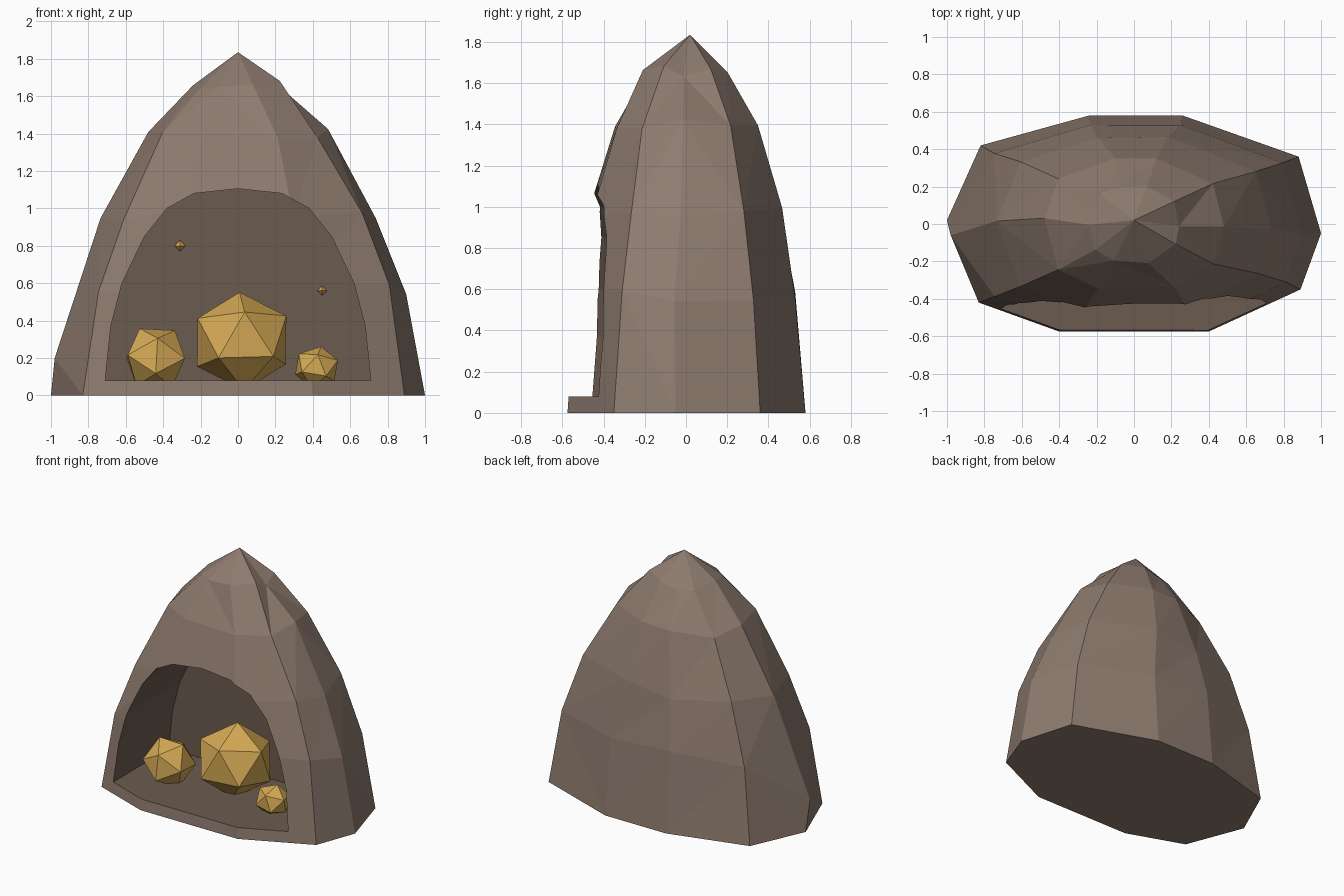
import bpy, bmesh, math, random
from mathutils import Euler

random.seed(4)
if "Cube" in bpy.data.objects:
    bpy.data.objects.remove(bpy.data.objects["Cube"])


def material(name, rgb):
    m = bpy.data.materials.new(name)
    m.use_nodes = True
    col = (*[(c / 255) ** 2.2 for c in rgb], 1)
    m.diffuse_color = col
    m.node_tree.nodes["Principled BSDF"].inputs["Base Color"].default_value = col
    return m


rock = material("rock brown", (140, 122, 110))
dark = material("cave dark brown", (107, 91, 80))
gold = material("gold", (212, 168, 85))


def add_object(name, bm, mats):
    bmesh.ops.recalc_face_normals(bm, faces=bm.faces[:])
    me = bpy.data.meshes.new(name)
    bm.to_mesh(me)
    bm.free()
    for m in mats:
        me.materials.append(m)
    ob = bpy.data.objects.new(name, me)
    bpy.context.collection.objects.link(ob)
    return ob


# Rock mound: a rough outline shrunk ring by ring towards the peak
outline = [(1, -.05), (.88, .36), (.26, .58), (-.24, .58), (-.82, .42),
           (-1, .02), (-.83, -.42), (-.4, -.575), (.4, -.575), (.89, -.35)]
levels = [(0, 1, 1), (.57, .9, .92), (.97, .735, .8), (1.4, .48, .6), (1.65, .24, .35)]
bm = bmesh.new()
rings = []
for i, (z, sx, sy) in enumerate(levels):
    ring = []
    for j, (x, y) in enumerate(outline):
        k = 0 if i == 0 else .035
        px, py, pz = x * sx, y * sy, z
        if i == 1 and j == 5:
            px, py, pz = -.98, -.06, .2
        elif k:
            t = random.uniform(-1, 1) * k
            px, py = px - t * y, py + t * x * .6
            pz += random.uniform(-k, k)
        ring.append(bm.verts.new((px, py, pz)))
    rings.append(ring)
n = len(outline)
for low, high in zip(rings, rings[1:]):
    for j in range(n):
        a, b, c, d = low[j], low[(j + 1) % n], high[(j + 1) % n], high[j]
        tris = [(a, b, c), (a, c, d)] if random.random() < .5 else [(a, b, d), (b, c, d)]
        for t in tris:
            bm.faces.new(t)
peak = bm.verts.new((0, .02, 1.835))
for j in range(n):
    bm.faces.new((rings[-1][j], rings[-1][(j + 1) % n], peak))
bm.faces.new(rings[0][::-1])
mound = add_object("rock_mound", bm, [rock, dark])

# Arched cave, cut straight back into the mound
half = [(.71, .08), (.68, .37), (.62, .6), (.5, .85), (.38, 1), (.235, 1.08)]
arch = half + [(0, 1.105)] + [(-x, z) for x, z in reversed(half)]
bm = bmesh.new()
face = bm.faces.new([bm.verts.new((x, -1, z)) for x, z in arch])
ext = bmesh.ops.extrude_face_region(bm, geom=[face])
for v in ext["geom"]:
    if isinstance(v, bmesh.types.BMVert):
        v.co.y = .2
for f in bm.faces:
    f.material_index = 1
cutter = add_object("cave_cutter", bm, [rock, dark])
cutter.hide_render = True
cut = mound.modifiers.new("cave", "BOOLEAN")
cut.operation, cut.solver, cut.object = "DIFFERENCE", "EXACT", cutter
bpy.context.view_layer.objects.active = mound
bpy.ops.object.modifier_apply(modifier=cut.name)
bpy.data.objects.remove(cutter)


# Gold nuggets resting on the cave floor
def nugget(name, centre, size, turn):
    bm = bmesh.new()
    bmesh.ops.create_icosphere(bm, subdivisions=1, radius=1)
    spin = Euler((0, 0, math.radians(turn))).to_matrix()
    tilt = Euler((math.radians(54), 0, math.radians(4))).to_matrix()
    for v in bm.verts:
        v.co = tilt @ spin @ v.co
        v.co = [c + s * p for c, s, p in zip(centre, size, v.co)]
    # Trim whatever sinks below the floor
    geom = bm.verts[:] + bm.edges[:] + bm.faces[:]
    res = bmesh.ops.bisect_plane(bm, geom=geom, plane_co=(0, 0, .081),
                                 plane_no=(0, 0, 1), clear_inner=True)
    rim = [e for e in res["geom_cut"] if isinstance(e, bmesh.types.BMEdge)]
    if rim:
        bmesh.ops.edgeloop_fill(bm, edges=rim)
    add_object(name, bm, [gold])


nugget("large_nugget", (.02, -.06, .29), (.28, .27, .265), 20)
nugget("medium_nugget", (-.44, -.18, .2), (.18, .18, .18), 50)
nugget("small_nugget", (.42, -.19, .15), (.125, .12, .115), 5)

# Tiny gold specks on the back wall
for name, x, z, r in [("upper_speck", -.31, .8, .03), ("lower_speck", .45, .56, .026)]:
    bm = bmesh.new()
    tips = [bm.verts.new((x + r * a, .18 + r * b, z + r * c))
            for a, b, c in [(1, 0, 0), (0, 1, 0), (-1, 0, 0), (0, -1, 0), (0, 0, 1), (0, 0, -1)]]
    for j in range(4):
        for tip in tips[4:]:
            bm.faces.new((tips[j], tips[(j + 1) % 4], tip))
    add_object(name, bm, [gold])
